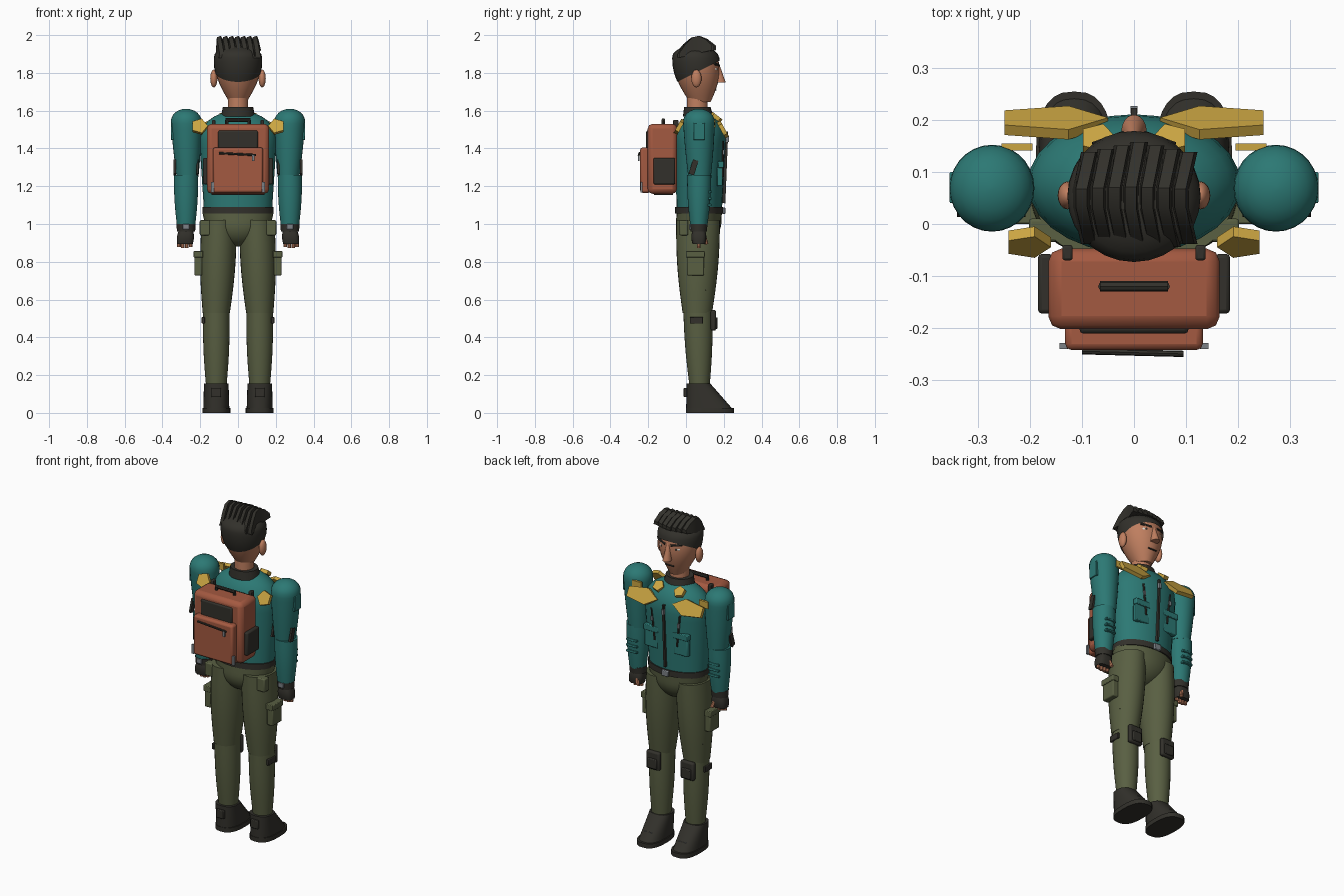
import bpy, bmesh, math
from mathutils import Vector, Matrix

if "Cube" in bpy.data.objects:
    bpy.data.objects.remove(bpy.data.objects["Cube"])


def material(name, red, green, blue):
    mat = bpy.data.materials.new(name)
    mat.use_nodes = True
    mat.diffuse_color = (red, green, blue, 1)
    mat.node_tree.nodes["Principled BSDF"].inputs["Base Color"].default_value = mat.diffuse_color
    return mat


TEAL = material("teal jacket", .025, .19, .175)
GREEN = material("olive trousers", .1, .115, .055)
DARK = material("charcoal", .032, .03, .024)
SKIN = material("skin", .52, .21, .115)
GOLD = material("mustard patch", .6, .38, .055)
RUST = material("rust pack", .37, .1, .052)
GREY = material("grey metal", .2, .22, .24)
WHITE = material("eye white", .7, .7, .65)
made = []


def finish(bm, name, mat, bevel=0):
    bmesh.ops.recalc_face_normals(bm, faces=bm.faces)
    mesh = bpy.data.meshes.new(name)
    bm.to_mesh(mesh)
    bm.free()
    part = bpy.data.objects.new(name, mesh)
    bpy.context.collection.objects.link(part)
    mesh.materials.append(mat)
    if bevel:
        modifier = part.modifiers.new("bevel", "BEVEL")
        modifier.width, modifier.segments = bevel, 2
    made.append(part)


def bridge(bm, loops):
    # Skin a chain of vertex loops and close both ends
    for lower, upper in zip(loops, loops[1:]):
        for i in range(len(lower)):
            bm.faces.new((lower[i - 1], lower[i], upper[i], upper[i - 1]))
    bm.faces.new(loops[0])
    bm.faces.new(loops[-1])


def limb(name, mat, base, tip, low, high, bulge=0, dome=0, square=2, cut=None):
    # Tapered elliptical solid: low and high are end radii, dome is the rounded share at the tip
    bm = bmesh.new()
    base, tip, low, high = Vector(base), Vector(tip), Vector(low), Vector(high)
    steps, sides = 14, 28
    loops = []
    for k in range(steps + 1):
        t = math.sin(math.pi / 2 * k / steps)
        centre, radius = base.lerp(tip, t), low.lerp(high, t)
        swell = bulge * math.sin(math.pi * t)
        over = max(0, t - 1 + dome) / dome if dome else 0
        shrink = max(.05, math.sqrt(max(0, 1 - over * over)))
        loop = []
        for i in range(sides):
            angle = math.tau * i / sides
            c, s = (math.copysign(abs(v) ** (2 / square), v) for v in (math.cos(angle), math.sin(angle)))
            offset = Vector((c * (radius.x + swell), s * (radius.y + swell), 0))
            loop.append(bm.verts.new(centre + offset * shrink))
        loops.append(loop)
    bridge(bm, loops)
    if cut:
        bmesh.ops.bisect_plane(bm, geom=bm.verts[:] + bm.edges[:] + bm.faces[:],
                               plane_co=cut[0], plane_no=cut[1], clear_inner=True)
    finish(bm, name, mat)


def box(name, mat, centre, size, bevel=0, tilt=0):
    bm = bmesh.new()
    bmesh.ops.create_cube(bm, size=1, matrix=Matrix.Translation(centre)
                          @ Matrix.Rotation(tilt, 4, 'X') @ Matrix.Diagonal((*size, 1)))
    finish(bm, name, mat, bevel)


def ball(name, mat, centre, radii):
    bm = bmesh.new()
    bmesh.ops.create_uvsphere(bm, u_segments=16, v_segments=10, radius=1,
                              matrix=Matrix.Translation(centre) @ Matrix.Diagonal((*radii, 1)))
    finish(bm, name, mat)


def bar(name, mat, start, end, radius):
    start, end = Vector(start), Vector(end)
    turn = (end - start).to_track_quat('Z', 'Y').to_matrix().to_4x4()
    bm = bmesh.new()
    bmesh.ops.create_cone(bm, cap_ends=True, segments=8, radius1=radius, radius2=radius,
                          depth=(end - start).length, matrix=Matrix.Translation((start + end) / 2) @ turn)
    finish(bm, name, mat)


def patch(name, mat, centre, width, height, tilt, sign):
    # Five-sided cloth plate whose point faces the middle of the body
    bm = bmesh.new()
    bmesh.ops.create_cone(bm, cap_ends=True, segments=5, radius1=1, radius2=1, depth=1,
                          matrix=Matrix.Translation(centre) @ Matrix.Rotation(tilt - math.pi / 2, 4, 'X')
                          @ Matrix.Diagonal((width, height, .022, 1))
                          @ Matrix.Rotation(sign * math.pi / 2, 4, 'Z'))
    finish(bm, name, mat)


# Torso, belt and pelvis
limb("jacket_body", TEAL, base=(0, .07, 1.07), tip=(0, .08, 1.6), low=(.18, .12), high=(.215, .14), dome=.3)
limb("belt", DARK, base=(0, .07, 1.055), tip=(0, .07, 1.09), low=(.187, .127), high=(.187, .127))
box("belt_buckle", GREY, (0, .2, 1.07), (.045, .016, .035), bevel=.004)
limb("pelvis", GREEN, base=(0, .07, 1.06), tip=(0, .06, .88), low=(.188, .12), high=(.15, .12), dome=.7)
limb("collar", DARK, base=(0, .064, 1.57), tip=(0, .06, 1.62), low=(.09, .08), high=(.08, .07))
box("front_zip", DARK, (0, .205, 1.3), (.012, .022, .38), tilt=-.04)
box("zip_pull", GREY, (0, .22, 1.45), (.014, .014, .03))

# Head and face
limb("neck", SKIN, base=(0, .06, 1.58), tip=(0, .06, 1.68), low=(.055, .055), high=(.052, .055))
limb("head", SKIN, base=(0, .075, 1.645), tip=(0, .045, 1.94), low=(.045, .055), high=(.115, .108),
     bulge=.035, dome=.2)
limb("nose", SKIN, base=(0, .18, 1.75), tip=(0, .165, 1.85), low=(.024, .03), high=(.01, .01))
bar("mouth", DARK, (-.028, .158, 1.71), (.028, .158, 1.71), radius=.004)

# Hair cap with a sloping hairline, and a swept crest of locks
limb("hair_cap", DARK, base=(0, .075, 1.65), tip=(0, .045, 1.945), low=(.051, .061), high=(.121, .114),
     bulge=.035, dome=.2, cut=((0, -.07, 1.74), (0, -.5, 1)))
locks = 7
for i in range(locks):
    spread = i / (locks - 1) * 2 - 1
    reach = 1 - abs(spread) * .18
    bm = bmesh.new()
    rows = []
    for k in range(6):
        t = k / 5
        x = spread * .095 + abs(t - .5) * .04 - .01
        y = .05 + (t - .5) * .215 * reach
        bottom = 1.88 + t * .04
        top = 1.9 + t * .045 + math.sin(math.pi * t) * .073
        corners = ((-.017, bottom), (.017, bottom), (.011, top), (-.011, top - .008))
        rows.append([bm.verts.new((x + dx, y, z)) for dx, z in corners])
    bridge(bm, rows)
    finish(bm, f"hair_lock_{i + 1}", DARK)

# Backpack
box("pack_body", RUST, (0, -.125, 1.345), (.33, .155, .37), bevel=.025)
box("pack_pocket", RUST, (0, -.215, 1.285), (.265, .055, .24), bevel=.012)
box("pack_panel", DARK, (0, -.2, 1.445), (.21, .022, .1), bevel=.008)
box("pack_base", DARK, (0, -.12, 1.16), (.28, .1, .012))
bar("pocket_zip", DARK, (-.1, -.245, 1.375), (.095, -.25, 1.365), radius=.006)
box("pocket_zip_pull", GREY, (.08, -.25, 1.35), (.014, .01, .035))
bar("pack_handle", DARK, (-.065, -.12, 1.55), (.065, -.12, 1.55), radius=.01)

for s, side in ((1, "left"), (-1, "right")):
    arm, leg = s * .275, s * .115

    # Ears and eyes
    ball(side + "_ear", SKIN, (s * .128, .055, 1.77), (.019, .027, .047))
    ball(side + "_eye", WHITE, (s * .046, .152, 1.82), (.024, .012, .013))
    ball(side + "_pupil", DARK, (s * .045, .162, 1.82), (.01, .006, .011))
    bar(side + "_brow", DARK, (s * .018, .172, 1.84), (s * .078, .15, 1.85), radius=.008)

    # Pack fittings
    box(side + "_pack_side_pocket", DARK, (s * .17, -.115, 1.28), (.03, .115, .14), bevel=.008)
    bar(side + "_handle_post", DARK, (s * .06, -.12, 1.52), (s * .06, -.12, 1.55), radius=.009)
    box(side + "_pack_clip", GREY, (s * .135, -.235, 1.195), (.016, .012, .055))
    box(side + "_pack_strap", DARK, (s * .128, -.055, 1.52), (.02, .03, .06), bevel=.005)

    # Jacket patches, pockets and zips
    patch(side + "_chest_patch", GOLD, (s * .16, .195, 1.5), width=.11, height=.05, tilt=.5, sign=s)
    patch(side + "_collar_patch", GOLD, (s * .07, .16, 1.565), width=.035, height=.035, tilt=.9, sign=s)
    patch(side + "_back_patch", GOLD, (s * .205, -.035, 1.515), width=.045, height=.045, tilt=-.5, sign=s)
    box(side + "_shoulder_strip", GOLD, (s * .225, .148, 1.53), (.06, .014, .04))
    box(side + "_pocket_flap", TEAL, (s * .1, .185, 1.315), (.1, .03, .035), bevel=.004)
    box(side + "_chest_pocket", TEAL, (s * .1, .178, 1.25), (.09, .03, .1), bevel=.005)
    bar(side + "_chest_zip", DARK, (s * .095, .194, 1.44), (s * .075, .194, 1.25), radius=.006)
    box(side + "_chest_zip_pull", GREY, (s * .09, .2, 1.38), (.012, .01, .026))

    # Sleeve
    limb(side + "_upper_arm", TEAL, base=(s * .267, .072, 1.25), tip=(arm, .068, 1.61),
         low=(.058, .06), high=(.085, .087), bulge=.004, dome=.2)
    limb(side + "_forearm", TEAL, base=(arm, .068, .99), tip=(arm, .07, 1.26),
         low=(.048, .045), high=(.064, .064), bulge=.005)
    box(side + "_arm_panel", TEAL, (s * .345, .07, 1.49), (.02, .06, .09), bevel=.003)
    for k in range(3):
        box(f"{side}_sleeve_fold_{k + 1}", TEAL, (arm, .125, 1.1 + k * .035), (.07, .02, .013), bevel=.003, tilt=.2)
    for edge in (-.06, .06):
        box(side + "_elbow_trim", DARK, (arm + edge, .04, 1.3), (.012, .03, .08), tilt=-.3)

    # Cuff, glove and fingers
    limb(side + "_cuff", DARK, base=(arm, .067, .96), tip=(arm, .067, 1), low=(.048, .043), high=(.051, .047))
    box(side + "_wrist_buckle", GREY, (arm, .022, .985), (.035, .012, .028), bevel=.003)
    limb(side + "_glove", DARK, base=(s * .281, .068, .895), tip=(arm, .068, .97),
         low=(.042, .034), high=(.036, .033), bulge=.006, square=3)
    for k in range(4):
        x = s * (.25 + k * .021)
        bar(f"{side}_finger_{k + 1}", SKIN, (x, .068, .87 + abs(k - 1.5) * .006), (x, .068, .91), radius=.01)
    bar(side + "_thumb", SKIN, (s * .25, .108, .895), (s * .262, .095, .935), radius=.011)

    # Leg and trouser pockets
    limb(side + "_thigh", GREEN, base=(leg, .06, .53), tip=(s * .1, .064, 1.02),
         low=(.072, .078), high=(.092, .116), bulge=.011)
    limb(side + "_shin", GREEN, base=(leg, .072, .14), tip=(leg, .063, .54),
         low=(.054, .053), high=(.07, .077), bulge=.006)
    box(side + "_cargo_pocket", GREEN, (s * .21, .05, .785), (.04, .09, .115), bevel=.006)
    box(side + "_cargo_flap", GREEN, (s * .21, .05, .84), (.05, .1, .035), bevel=.004)
    box(side + "_hip_pocket", GREEN, (s * .175, -.012, .98), (.055, .045, .08), bevel=.006)
    bar(side + "_thigh_crease", DARK, (s * .15, .132, .69), (s * .185, .1, .65), radius=.005)

    # Knee pad
    box(side + "_knee_pad", DARK, (leg, .145, .49), (.09, .028, .11), bevel=.01)
    box(side + "_knee_cap", DARK, (leg, .16, .475), (.06, .016, .06), bevel=.005)
    box(side + "_knee_strap", DARK, (s * .184, .055, .49), (.016, .07, .035), bevel=.003)

    # Boot
    limb(side + "_sole", DARK, base=(leg, .127, 0), tip=(leg, .127, .027),
         low=(.074, .128), high=(.074, .128), square=2.6)
    limb(side + "_boot", DARK, base=(leg, .122, .025), tip=(leg, .066, .155),
         low=(.069, .121), high=(.065, .063), square=2.5)
    box(side + "_heel_tab", DARK, (leg, -.003, .108), (.05, .018, .05), bevel=.004)
    for k in range(3):
        box(f"{side}_lace_{k + 1}", GREY, (leg, .145 + k * .025, .12 - k * .025), (.05, .01, .008))

# Shading
for part in made:
    part.select_set(True)
bpy.context.view_layer.objects.active = made[0]
bpy.ops.object.shade_smooth_by_angle(angle=math.radians(35))
